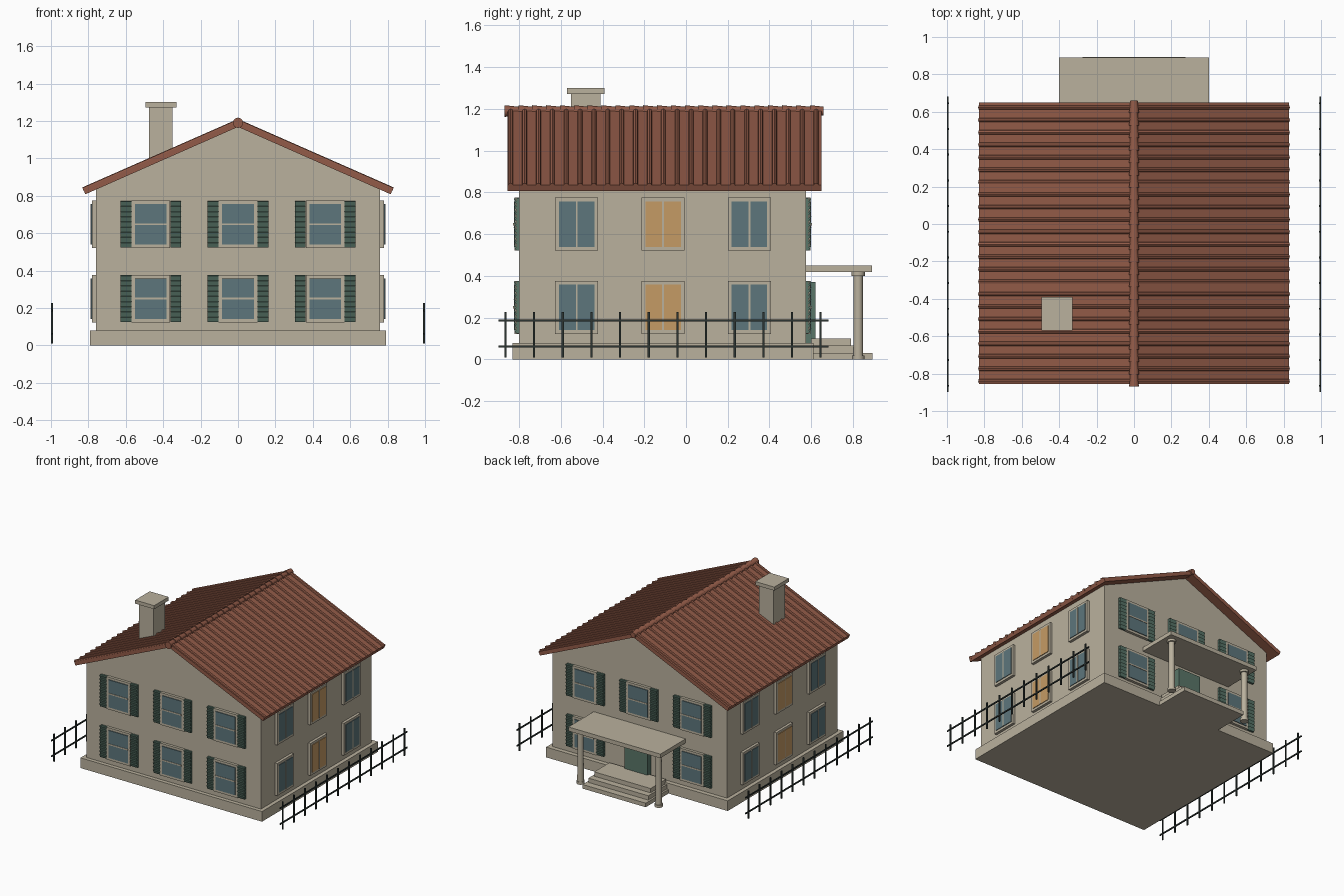
import bpy, bmesh, math
from mathutils import Matrix, Vector

if "Cube" in bpy.data.objects:
    bpy.data.objects.remove(bpy.data.objects["Cube"])

T = Matrix.Translation
R = Matrix.Rotation


def material(name, rgb):
    m = bpy.data.materials.new(name)
    m.diffuse_color = (*rgb, 1)
    m.use_nodes = True
    m.node_tree.nodes["Principled BSDF"].inputs["Base Color"].default_value = m.diffuse_color
    return m


ROOF = material("terracotta", (0.29, 0.105, 0.065))
GREEN = material("shutter green", (0.10, 0.18, 0.14))
GLASS = material("blue glass", (0.11, 0.18, 0.20))
LIT = material("lit glass", (0.56, 0.33, 0.13))
IRON = material("dark iron", (0.025, 0.035, 0.032))
STONE = material("warm stone", (0.49, 0.44, 0.34))


def box(bm, lo, hi, m=Matrix(), tilt=0):
    lo, hi = Vector(lo), Vector(hi)
    size = Matrix.Diagonal((*(hi - lo), 1))
    bmesh.ops.create_cube(bm, size=1, matrix=m @ T((lo + hi) / 2) @ R(tilt, 4, 'X') @ size)


def tube(bm, a, b, r, sides=12, r2=None):
    a, b = Vector(a), Vector(b)
    rot = (b - a).to_track_quat('Z', 'Y').to_matrix().to_4x4()
    bmesh.ops.create_cone(bm, cap_ends=True, segments=sides, radius1=r,
                          radius2=r if r2 is None else r2, depth=(b - a).length,
                          matrix=T((a + b) / 2) @ rot)


def prism(bm, profile, y0, y1):
    f = bm.faces.new([bm.verts.new((x, y0, z)) for x, z in profile])
    ext = bmesh.ops.extrude_face_region(bm, geom=[f], use_keep_orig=True)
    verts = [v for v in ext["geom"] if isinstance(v, bmesh.types.BMVert)]
    bmesh.ops.translate(bm, verts=verts, vec=(0, y1 - y0, 0))
    bmesh.ops.recalc_face_normals(bm, faces=bm.faces)


def finish(name, bm, mat=STONE, smooth=False):
    me = bpy.data.meshes.new(name)
    bm.to_mesh(me)
    bm.free()
    ob = bpy.data.objects.new(name, me)
    bpy.context.collection.objects.link(ob)
    me.materials.append(mat)
    if smooth:
        bpy.context.view_layer.objects.active = ob
        ob.select_set(True)
        bpy.ops.object.shade_smooth_by_angle(angle=math.radians(40))
        ob.select_set(False)


# Plinth, walls and gables
bm = bmesh.new()
box(bm, (-0.79, -0.83, 0), (0.79, 0.61, 0.08))
finish("plinth", bm)
bm = bmesh.new()
box(bm, (-0.76, -0.80, 0.08), (0.76, 0.575, 0.855))
finish("walls", bm)
bm = bmesh.new()
prism(bm, [(-0.74, 0.855), (0.74, 0.855), (0, 1.18)], -0.80, 0.575)
finish("gables", bm)

# Roof slopes with raised tile rows
bm = bmesh.new()
for s in (-1, 1):
    prism(bm, [(0, 1.20), (s * 0.828, 0.836), (s * 0.816, 0.808), (0, 1.168)], -0.855, 0.65)
finish("roof_slopes", bm, ROOF)
PITCH = 0.0665
bm = bmesh.new()
for i in range(23):
    y = -0.84 + i * PITCH
    for s in (-1, 1):
        tube(bm, (0, y, 1.197), (s * 0.828, y, 0.833), 0.0125, 8)
finish("roof_tile_rows", bm, ROOF, True)

# Ridge of overlapping cap tiles
bm = bmesh.new()
for i in range(23):
    y = -0.87 + i * PITCH
    tube(bm, (0, y, 1.19), (0, y + PITCH, 1.19), 0.028, 10, 0.021)
finish("ridge_caps", bm, ROOF, True)

# Chimney
bm = bmesh.new()
box(bm, (-0.475, -0.55, 0.95), (-0.35, -0.41, 1.275))
finish("chimney_stack", bm)
bm = bmesh.new()
box(bm, (-0.495, -0.57, 1.272), (-0.33, -0.39, 1.30))
finish("chimney_cap", bm)

# Windows: local x runs along the wall, local -y points outwards
frames, bars, glass, lit, shutters = (bmesh.new() for _ in range(5))


def window(m, sided):
    box(frames, (-0.103, -0.015, -0.127), (0.103, 0.01, 0.127), m)
    for s in (-1, 1):
        box(frames, (s * 0.094 - 0.009, -0.021, -0.127), (s * 0.094 + 0.009, 0, 0.127), m)
        box(frames, (-0.103, -0.021, s * 0.118 - 0.009), (0.103, 0, s * 0.118 + 0.009), m)


def fill(m, target, vertical):
    box(target, (-0.085, -0.025, -0.108), (0.085, 0, 0.108), m)
    if vertical:
        box(bars, (-0.004, -0.028, -0.108), (0.004, 0, 0.108), m)
    else:
        box(bars, (-0.085, -0.028, -0.005), (0.085, 0, 0.005), m)


def shutter(m, u):
    box(shutters, (u - 0.029, -0.012, -0.125), (u + 0.029, 0, 0.125), m)
    for k in range(9):
        z = -0.111 + k * 0.02775
        box(shutters, (u - 0.029, -0.021, z - 0.013), (u + 0.029, -0.013, z + 0.013), m, 0.35)


walls = [(0, -0.80, 0, 0.466), (0, 0.575, math.pi, 0.466),
         (0.76, -0.11, math.pi / 2, 0.414), (-0.76, -0.11, -math.pi / 2, 0.414)]
for n, (x, y, ang, step) in enumerate(walls):
    for z in (0.25, 0.648):
        for i in (-1, 0, 1):
            if n == 1 and i == 0 and z < 0.5:
                continue  # the door sits here
            m = T((x, y, 0)) @ R(ang, 4, 'Z') @ T((i * step, 0, z))
            window(m, n > 1)
            fill(m, lit if n > 1 and i == 0 else glass, n > 1)
            if n < 2:
                shutter(m, -0.133)
                shutter(m, 0.133)
finish("window_frames", frames)
finish("window_bars", bars)
finish("window_glass", glass, GLASS)
finish("lit_window_glass", lit, LIT)
finish("shutters", shutters, GREEN)

# Back door
bm = bmesh.new()
box(bm, (-0.1, 0.57, 0.05), (0.1, 0.62, 0.37))
finish("door", bm, GREEN)

# Porch: steps, canopy and columns
bm = bmesh.new()
for w, y, z0, z1 in ((0.275, 0.893, 0, 0.032), (0.26, 0.84, 0.03, 0.066), (0.245, 0.79, 0.064, 0.10)):
    box(bm, (-w, 0.60, z0), (w, y, z1))
finish("porch_steps", bm)
bm = bmesh.new()
box(bm, (-0.40, 0.57, 0.418), (0.40, 0.89, 0.45))
finish("porch_canopy", bm)
bm = bmesh.new()
for x in (-0.34, 0.34):
    tube(bm, (x, 0.825, 0), (x, 0.825, 0.02), 0.03, 16)
    tube(bm, (x, 0.825, 0.02), (x, 0.825, 0.40), 0.024, 16, 0.022)
    tube(bm, (x, 0.825, 0.40), (x, 0.825, 0.42), 0.032, 16)
finish("porch_columns", bm, smooth=True)

# Side fences
for name, s in (("left_fence", -1), ("right_fence", 1)):
    bm = bmesh.new()
    x = s * 0.995
    for i in range(12):
        y = -0.865 + i * 0.1373
        box(bm, (x - 0.005, y - 0.005, 0.01), (x + 0.005, y + 0.005, 0.227))
    for z in (0.062, 0.186):
        box(bm, (x - 0.004, -0.898, z - 0.005), (x + 0.004, 0.682, z + 0.005))
    finish(name, bm, IRON)
